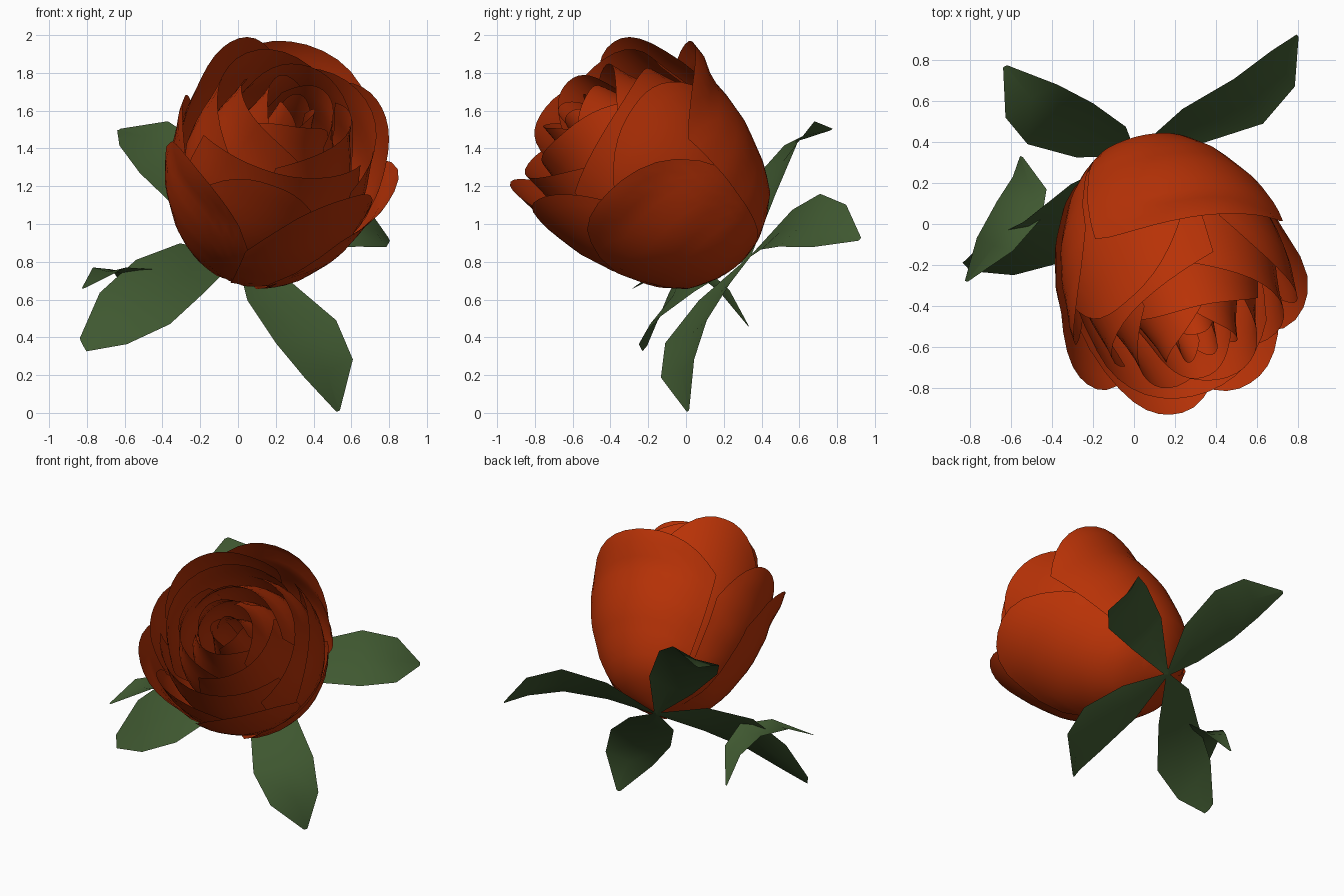
import bpy, bmesh
from math import sin, cos, radians
from mathutils import Vector

cube = bpy.data.objects.get("Cube")
if cube:
    bpy.data.objects.remove(cube)


def material(name, color):
    m = bpy.data.materials.new(name)
    m.use_nodes = True
    m.diffuse_color = color
    m.node_tree.nodes["Principled BSDF"].inputs["Base Color"].default_value = color
    return m


PETAL = material("petal_orange_red", (0.48, 0.032, 0.002, 1))
LEAF = material("leaf_green", (0.050, 0.098, 0.030, 1))

# Flower frame: base point, tilted axis, and two directions across it
BASE = Vector((0.0, 0.32, 0.83))
AXIS = Vector((0.25, -0.72, 0.62)).normalized()
UP = (Vector((0, 0, 1)) - AXIS * AXIS.z).normalized()
SIDE = UP.cross(AXIS)

# Cup profile: distance along the axis, radius
CUP = [(0, .01), (.05, .18), (.14, .32), (.27, .41), (.5, .51), (.7, .555),
       (.9, .565), (1.1, .545), (1.4, .51)]


def cup(t):
    for (a, ra), (b, rb) in zip(CUP, CUP[1:]):
        if t <= b:
            return ra + (rb - ra) * max(t - a, 0) / (b - a)
    return CUP[-1][1]


def smooth(a, b, x):
    k = min(max((x - a) / (b - a), 0), 1)
    return k * k * (3 - 2 * k)


def sheet(name, rows, mat, facing):
    """Skin a grid of points, with its front side turned towards facing."""
    bm = bmesh.new()
    grid = [[bm.verts.new(p) for p in row] for row in rows]
    for r0, r1 in zip(grid, grid[1:]):
        for i in range(len(r0) - 1):
            bm.faces.new((r0[i], r0[i + 1], r1[i + 1], r1[i]))
    bm.normal_update()
    if sum(f.normal.dot(facing) * f.calc_area() for f in bm.faces) < 0:
        bmesh.ops.reverse_faces(bm, faces=bm.faces[:])
    bmesh.ops.remove_doubles(bm, verts=bm.verts[:], dist=0.0005)
    for f in bm.faces:
        f.smooth = True
    me = bpy.data.meshes.new(name)
    bm.to_mesh(me)
    bm.free()
    me.materials.append(mat)
    ob = bpy.data.objects.new(name, me)
    bpy.context.collection.objects.link(ob)


def petal(name, angle, half, height, scale=1.0, rim=None, flare=0.0, dip=0.3, n=14):
    """Curved patch of the cup; rim closes the top inwards, flare rolls it out."""
    rows = []
    for j in range(n + 1):
        row = []
        for i in range(n + 1):
            u, v = 2 * i / n - 1, (j / n) ** 1.2
            t = v * height * (1 - dip * abs(u) ** 2.3)
            r = cup(t) * scale * (1 + 0.02 * u)
            if rim is not None:
                r += (rim * (1 + 0.08 * u) - r) * smooth(0.5, 1.05, t / height)
            r += flare * smooth(0.75, 1, t / height) * (1 - u * u)
            a = radians(angle + half * u)
            row.append(BASE + AXIS * t + (SIDE * sin(a) + UP * cos(a)) * r)
        rows.append(row)
    a = radians(angle)
    sheet(name, rows, PETAL, SIDE * sin(a) + UP * cos(a))


# Outer petals: name, angle, half width, height, scale, flare, edge dip
for name, ang, half, h, s, fl, dip in [
        ("petal_back", 22, 54, 1.00, 1.06, .09, .20),
        ("petal_upper_right_side", -30, 46, 1.22, .98, .02, .32),
        ("petal_right_side", -75, 38, 1.03, .99, .03, .35),
        ("petal_lower_right_side", -113, 46, 1.05, 1.03, .06, .45),
        ("petal_front", -154, 45, 1.20, .99, .02, .42),
        ("petal_lower_front", 162, 44, 1.14, 1.01, .02, .42),
        ("petal_lower_left_side", 122, 60, .96, 1.04, .06, .65),
        ("petal_left_side", 80, 46, 1.13, .98, .00, .22)]:
    petal(name, ang, half, h, s, flare=fl, dip=dip)

# Inner whorls: count, start angle, half width, height, scale, rim radius
whorls = [(3, 75, 72, 1.19, .91, .44), (3, 15, 72, 1.27, .79, .30),
          (3, 70, 74, 1.30, .60, .18), (3, 10, 76, 1.27, .36, .09)]
for w, (count, start, half, h, s, rim) in enumerate(whorls):
    for i in range(count):
        petal(f"inner_petal_{w + 1}_{i + 1}", start + 360 * i / count, half,
              h + 0.02 * (i - 1), s - 0.02 * i, rim=rim, dip=0.12)


def leaf(name, path, width, taper=(.06, .75, 1, .8, .06), keel=0.03):
    """Folded blade along a path; width is the vector from midrib to edge."""
    pts, w = [Vector(p) for p in path], Vector(width)
    n = w.cross(pts[-1] - pts[0]).normalized()
    if n.dot(AXIS) < 0:
        n = -n
    rows = [[p - w * k, p - n * keel * k, p + w * k] for p, k in zip(pts, taper)]
    sheet(name, rows, LEAF, n)


# Leaves spreading from the base of the flower
root = (0, .34, .83)
leaf("leaf_back_left", [root, (.29, .48, .97), (.56, .6, 1.02), (.73, .76, .99),
                        (.8, .92, .92)], (.07, -.11, -.14))
leaf("leaf_back_right", [root, (-.16, .40, 1.1), (-.36, .49, 1.35), (-.5, .6, 1.48),
                         (-.63, .77, 1.5)], (.16, .1, .08))
leaf("leaf_right", [root, (-.24, .12, .77), (-.45, -.09, .64), (-.66, -.17, .5),
                    (-.82, -.21, .36)], (.09, -.1, -.17), taper=(.06, .75, 1, .8, .2))
leaf("leaf_front", [root, (.17, .15, .64), (.36, 0, .43), (.48, -.045, .235),
                    (.53, .01, .01)], (.16, .11, .06))
leaf("leaflet_right", [(-.55, .33, .46), (-.51, .2, .65), (-.56, .07, .76),
                       (-.68, -.1, .77), (-.82, -.28, .66)], (.11, -.04, 0))
